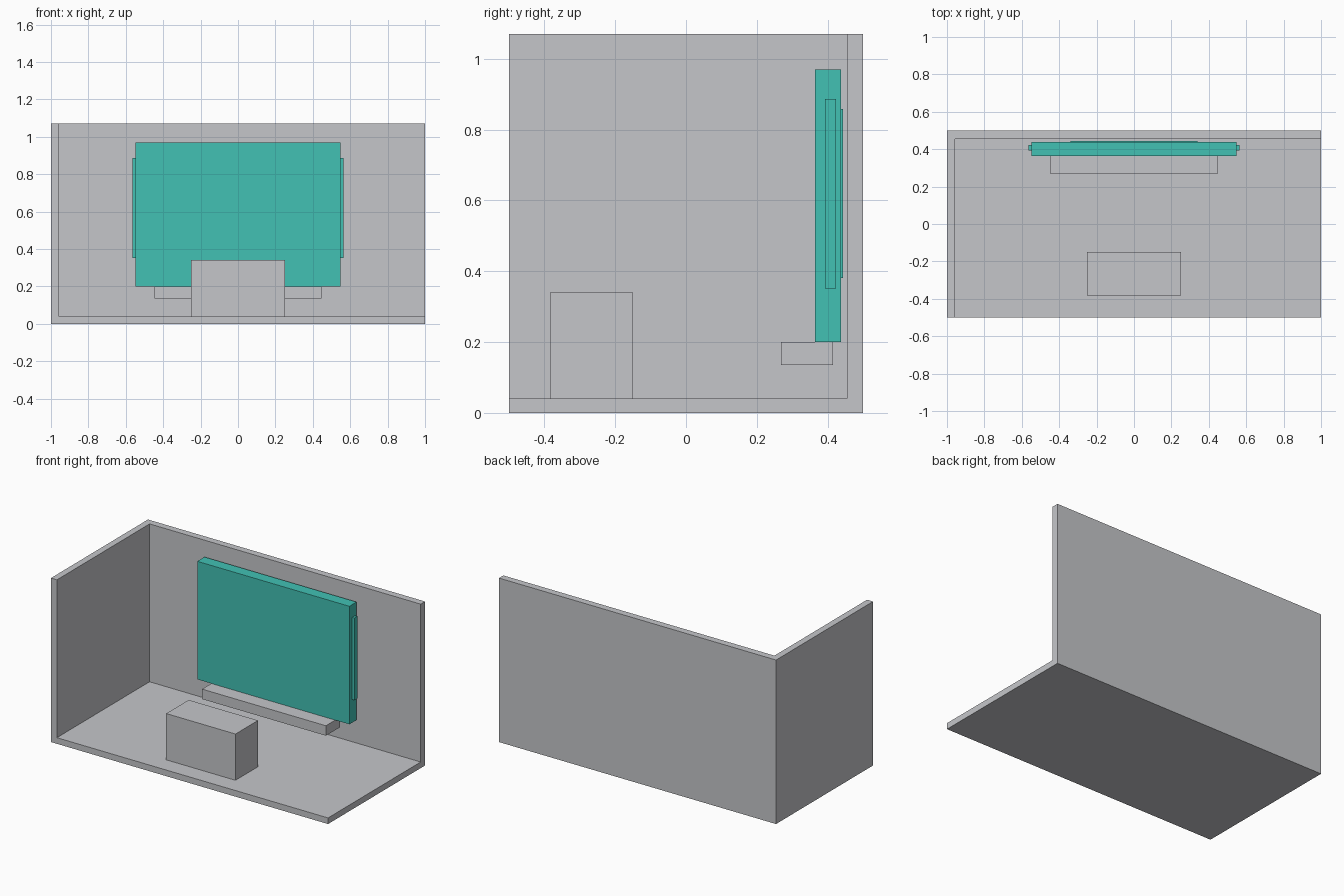
import bpy

cube = bpy.data.objects.get("Cube")
if cube:
    bpy.data.objects.remove(cube, do_unlink=True)


def make_material(name, colour):
    mat = bpy.data.materials.new(name)
    mat.use_nodes = True
    mat.diffuse_color = (*colour, 1)
    mat.node_tree.nodes["Principled BSDF"].inputs["Base Color"].default_value = (*colour, 1)
    return mat


grey = make_material("light grey", (0.558, 0.565, 0.59))
teal = make_material("teal", (0.054, 0.533, 0.456))


def box(name, mat, xs, ys, zs):
    """Axis-aligned box spanning the given (min, max) ranges."""
    spans = (xs, ys, zs)
    bpy.ops.mesh.primitive_cube_add(size=1)
    obj = bpy.context.object
    obj.name = name
    for v in obj.data.vertices:
        v.co = [(lo + hi) / 2 + c * (hi - lo) for c, (lo, hi) in zip(v.co, spans)]
    obj.data.materials.append(mat)
    return obj


HEIGHT = 1.07
FLOOR = 0.04
BACK = 0.455
SIDE = -0.957

# Room shell: floor, back wall and one side wall
box("floor", grey, (-1, 1), (-0.5, 0.5), (0, FLOOR))
box("back_wall", grey, (-1, 1), (BACK, 0.5), (FLOOR, HEIGHT))
box("side_wall", grey, (-1, SIDE), (-0.5, BACK), (FLOOR, HEIGHT))

# Furniture
box("block_table", grey, (-0.25, 0.25), (-0.383, -0.151), (FLOOR, 0.342))
box("shelf", grey, (-0.447, 0.447), (0.268, 0.415), (0.135, 0.2))

# Screen panel with side strips and a thin rear plate
box("screen_panel", teal, (-0.549, 0.549), (0.364, 0.438), (0.2, 0.97))
for side, name in ((1, "left_strip"), (-1, "right_strip")):
    xs = sorted((side * 0.549, side * 0.565))
    box(name, teal, xs, (0.392, 0.423), (0.351, 0.887))
box("rear_plate", teal, (-0.34, 0.34), (0.438, 0.443), (0.381, 0.858))
